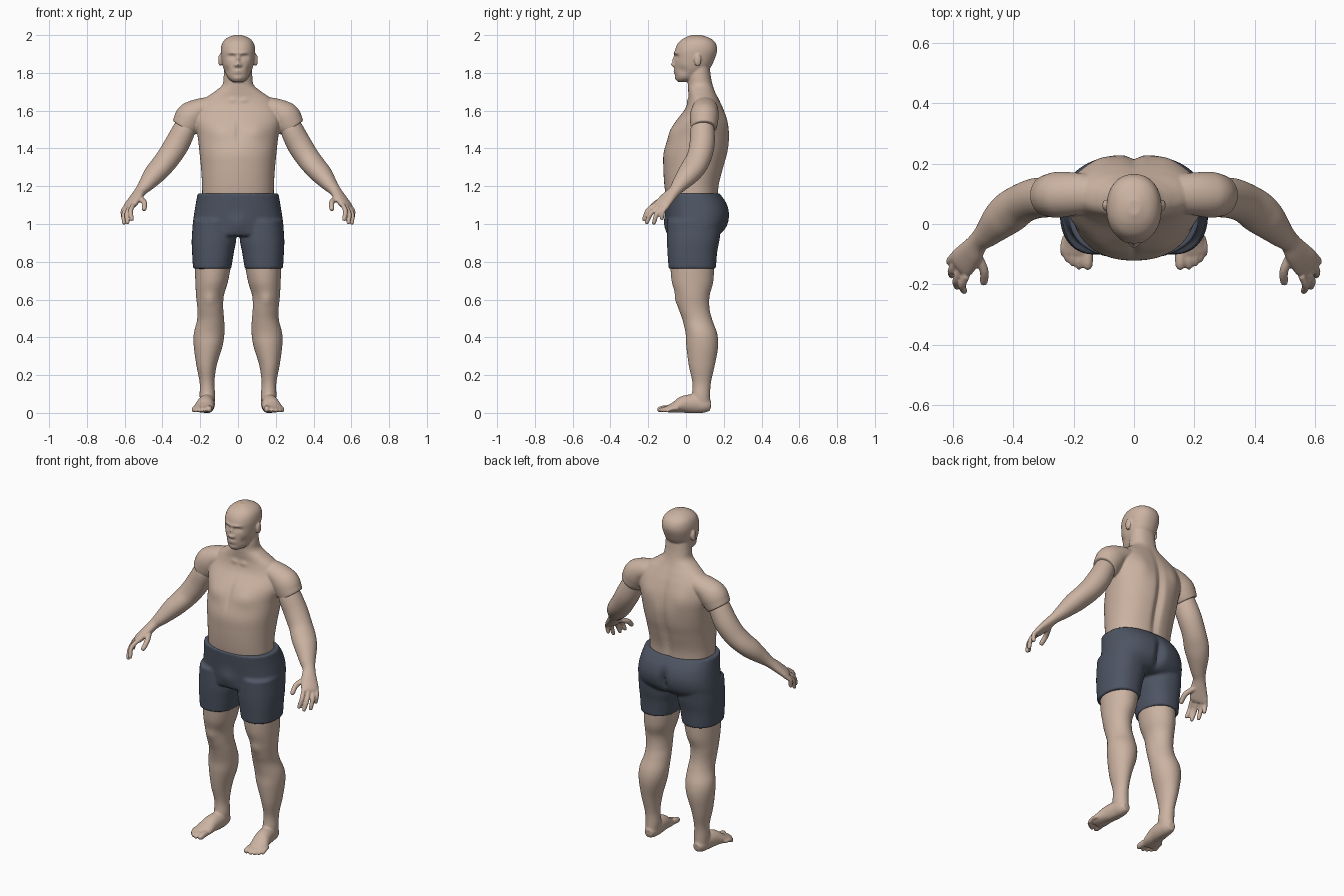
import bpy, bmesh, math
from mathutils import Vector


def material(name, rgb):
    m = bpy.data.materials.new(name)
    m.diffuse_color = (*rgb, 1)
    return m


SKIN = material("skin", (0.60, 0.45, 0.36))
CLOTH = material("cloth", (0.075, 0.09, 0.125))


def spline(rows, k):
    """Catmull-Rom through rows of numbers, k steps per span."""
    out = []
    for i in range(len(rows) - 1):
        a, b, c, d = (Vector(rows[min(max(j, 0), len(rows) - 1)]) for j in range(i - 1, i + 3))
        for s in range(k):
            t = s / k
            out.append(0.5 * (2 * b + (c - a) * t + (2 * a - 5 * b + 4 * c - d) * t * t
                              + (3 * b - a - 3 * c + d) * t ** 3))
    return out + [Vector(rows[-1])]


def skin_rings(bm, rings):
    vs = [[bm.verts.new(p) for p in r] for r in rings]
    n = len(vs[0])
    for a, b in zip(vs, vs[1:]):
        for i in range(n):
            bm.faces.new((a[i], a[(i + 1) % n], b[(i + 1) % n], b[i]))
    bm.faces.new(vs[0][::-1])
    bm.faces.new(vs[-1])


def unit_ring(n, e):
    f = lambda v: math.copysign(abs(v) ** (2 / e), v)
    return [(f(math.cos(2 * math.pi * i / n)), f(math.sin(2 * math.pi * i / n))) for i in range(n)]


def stack(bm, rows, n=64, k=8, e=2.2):
    """Level cross-sections: (z, x0, x1, y0, y1)."""
    skin_rings(bm, [[((x0 + x1) / 2 + u * (x1 - x0) / 2, (y0 + y1) / 2 + v * (y1 - y0) / 2, z)
                     for u, v in unit_ring(n, e)] for z, x0, x1, y0, y1 in spline(rows, k)])


def tube(bm, rows, ref, n=32, k=6, sx=1):
    """Sections square to a path: (x, y, z, radius along ref, other radius)."""
    pts = spline(rows, k)
    rings = []
    for i, p in enumerate(pts):
        t = (pts[min(i + 1, len(pts) - 1)] - pts[max(i - 1, 0)])
        t = Vector(t[:3]).normalized()
        s = Vector(ref)
        s = (s - t * s.dot(t)).normalized()
        w = t.cross(s)
        ring = [Vector(p[:3]) + s * u * p[3] + w * v * p[4] for u, v in unit_ring(n, 2)]
        rings.append([(q.x * sx, q.y, q.z) for q in ring])
    skin_rings(bm, rings)


def digit(bm, base, mid, tip, r, ref):
    d = (Vector(tip) - Vector(mid)).normalized() * r
    rows = [(*base, r, r), (*mid, r, r), (*tip, r * .85, r * .85), (*(Vector(tip) + d * .7), r * .35, r * .35)]
    tube(bm, rows, ref, n=14)


def ball(bm, c, r):
    vs = bmesh.ops.create_uvsphere(bm, u_segments=24, v_segments=16, radius=1)["verts"]
    for v in vs:
        v.co = Vector(c) + Vector(a * b for a, b in zip(v.co, r))


def push(bm, c, r, move):
    """Soft sculpt stroke, repeated on the other side when off centre."""
    for s in ((1, -1) if c[0] else (1,)):
        for v in bm.verts:
            d = sum(((v.co[i] - c[i] * (s if i == 0 else 1)) / r[i]) ** 2 for i in range(3))
            if d < 9:
                v.co += Vector((move[0] * s, move[1], move[2])) * math.exp(-d)


def finish(bm, name, mat, voxel, smooth=3, mirror=False):
    me = bpy.data.meshes.new(name)
    bmesh.ops.recalc_face_normals(bm, faces=bm.faces)
    bm.to_mesh(me)
    bm.free()
    me.materials.append(mat)
    ob = bpy.data.objects.new(name, me)
    bpy.context.collection.objects.link(ob)
    m = ob.modifiers.new("fuse", "REMESH")
    m.mode, m.voxel_size, m.use_smooth_shade = "VOXEL", voxel, True
    m = ob.modifiers.new("soften", "SMOOTH")
    m.factor, m.iterations = 0.5, smooth
    if mirror:
        ob.modifiers.new("other side", "MIRROR").use_mirror_merge = False


# Head, sculpted from a loft
body = bmesh.new()
stack(body, [(z, -h, h, a, b) for z, h, a, b in [
    (1.752, .025, -.043, .02), (1.77, .05, -.053, .06), (1.80, .067, -.058, .10), (1.83, .079, -.060, .13),
    (1.87, .087, -.060, .15), (1.92, .091, -.058, .165), (1.96, .082, -.040, .155),
    (1.985, .058, -.008, .125), (2.0, .02, .03, .08)]], n=120, k=10)
for c, r, m in [
        ((.034, -.055, 1.885), (.020, .03, .012), (0, .014, 0)),      # eye sockets
        ((.034, -.045, 1.882), (.011, .03, .007), (0, -.008, 0)),     # eyes
        ((.030, -.060, 1.905), (.028, .03, .008), (0, -.008, 0)),     # brow
        ((0, -.060, 1.870), (.009, .03, .020), (0, -.013, 0)),        # nose
        ((0, -.065, 1.843), (.013, .03, .011), (0, -.020, 0)),
        ((.014, -.060, 1.840), (.007, .03, .008), (0, -.008, 0)),
        ((0, -.060, 1.806), (.022, .03, .010), (0, -.010, 0)),        # lips
        ((0, -.070, 1.806), (.022, .03, .003), (0, .006, 0)),
        ((0, -.055, 1.772), (.020, .03, .012), (0, -.006, 0)),        # chin
        ((.060, -.020, 1.815), (.020, .03, .020), (-.005, .004, 0))]: # cheeks
    push(body, c, r, m)
for s in (1, -1):
    ball(body, (s * .094, .062, 1.868), (.011, .019, .033))           # ears

# Torso and neck
torso = bmesh.new()
stack(torso, [(z, -h, h, a, b) for z, h, a, b in [
    (1.10, .19, -.10, .17), (1.20, .19, -.114, .175), (1.30, .196, -.12, .20), (1.38, .204, -.118, .222),
    (1.46, .213, -.092, .23), (1.54, .228, -.055, .22), (1.61, .215, -.005, .198), (1.66, .18, .012, .175),
    (1.70, .125, .012, .155), (1.735, .084, .010, .142), (1.78, .076, .010, .132), (1.84, .072, .02, .125)]],
    n=96)
for c, r, m in [
        ((.095, -.07, 1.49), (.07, .08, .05), (0, -.014, 0)),         # chest muscles
        ((0, -.08, 1.49), (.012, .08, .07), (0, .008, 0)),
        ((0, .20, 1.36), (.022, .10, .22), (0, -.022, 0)),            # spine furrow
        ((.11, .20, 1.54), (.05, .08, .07), (0, .010, 0)),            # shoulder blades
        ((.03, .01, 1.655), (.02, .05, .012), (0, -.006, 0))]:        # collar bones
    push(torso, c, r, m)
tmp = bpy.data.meshes.new("torso")
torso.to_mesh(tmp)
body.from_mesh(tmp)
torso.free()
bpy.data.meshes.remove(tmp)

# Shoulder caps
for s in (1, -1):
    tube(body, [(.09, .10, 1.62, .06, .06), (.19, .10, 1.605, .07, .062), (.245, .097, 1.572, .076, .079),
                (.270, .095, 1.535, .073, .077), (.288, .095, 1.508, .068, .069)], (0, 1, 0), sx=s)
finish(body, "head_and_torso", SKIN, .005)

# Arms and hands
arm = bmesh.new()
across = (.4, .9, .1)
tube(arm, [(.265, .09, 1.56, .05, .05), (.285, .087, 1.50, .064, .06), (.325, .085, 1.42, .067, .065),
           (.370, .068, 1.35, .066, .062), (.410, .040, 1.30, .069, .058), (.445, .010, 1.26, .062, .054),
           (.485, -.032, 1.21, .045, .040), (.515, -.06, 1.175, .035, .029), (.540, -.095, 1.14, .044, .026),
           (.570, -.13, 1.10, .050, .021), (.578, -.142, 1.085, .042, .014)], across)
for base, tip in [((.555, -.170, 1.10), (.562, -.222, 1.025)), ((.572, -.148, 1.09), (.585, -.208, 1.008)),
                  ((.585, -.122, 1.09), (.603, -.170, 1.006)), ((.590, -.098, 1.095), (.607, -.128, 1.030))]:
    mid = (Vector(base) + Vector(tip)) / 2 + Vector((.010, -.008, .006))
    digit(arm, base, mid, tip, .0125, across)
digit(arm, (.525, -.09, 1.14), (.497, -.152, 1.115), (.497, -.192, 1.08), .015, across)
finish(arm, "arm", SKIN, .005, 2, True)

# Legs and feet
leg = bmesh.new()
stack(leg, [(.82, .03, .23, -.085, .15), (.70, .052, .226, -.076, .145), (.62, .075, .222, -.052, .125),
            (.55, .078, .215, -.038, .125), (.49, .073, .217, -.018, .14), (.42, .072, .234, -.002, .165),
            (.35, .083, .234, .002, .17), (.25, .113, .22, .015, .152), (.16, .125, .203, .034, .132),
            (.09, .121, .203, .030, .128), (.03, .126, .198, .02, .132)], e=2)
push(leg, (.15, -.05, .60), (.035, .05, .035), (0, -.010, 0))         # kneecap
tube(leg, [(.160, .130, .035, .022, .025), (.162, .10, .040, .036, .040), (.164, .05, .047, .042, .050),
           (.172, -.01, .045, .046, .046), (.182, -.06, .029, .052, .029), (.190, -.10, .019, .048, .018)],
     (1, 0, 0))
for x, y, r in [(.153, -.140, .018), (.182, -.142, .012), (.203, -.132, .012), (.221, -.118, .011),
                (.235, -.100, .010)]:
    digit(leg, (x * .9 + .016, y + .06, .024), (x, y + .025, .022), (x, y, r), r, (1, 0, 0))
for v in leg.verts:
    v.co.z = max(v.co.z, 0)
finish(leg, "leg", SKIN, .006, 2, True)

# Shorts
shorts = bmesh.new()
stack(shorts, [(z, -h, h, a, b) for z, h, a, b in [
    (1.162, .214, -.116, .178), (1.11, .223, -.112, .215), (1.05, .233, -.106, .230), (.99, .240, -.10, .218),
    (.95, .238, -.096, .185), (.935, .20, -.085, .15)]], n=96, e=2.4)
push(shorts, (0, .23, 1.02), (.022, .08, .07), (0, -.035, 0))         # seat cleft
push(shorts, (0, -.10, 1.00), (.05, .06, .05), (0, -.016, 0))         # front
for s in (1, -1):
    stack(shorts, [(z, min(s * a, s * b), max(s * a, s * b), c, d) for z, a, b, c, d in [
        (1.02, .02, .238, -.10, .19), (.92, .010, .245, -.101, .178), (.85, .022, .243, -.098, .165),
        (.763, .036, .238, -.092, .158)]], e=2.3)
finish(shorts, "shorts", CLOTH, .008, 2)
